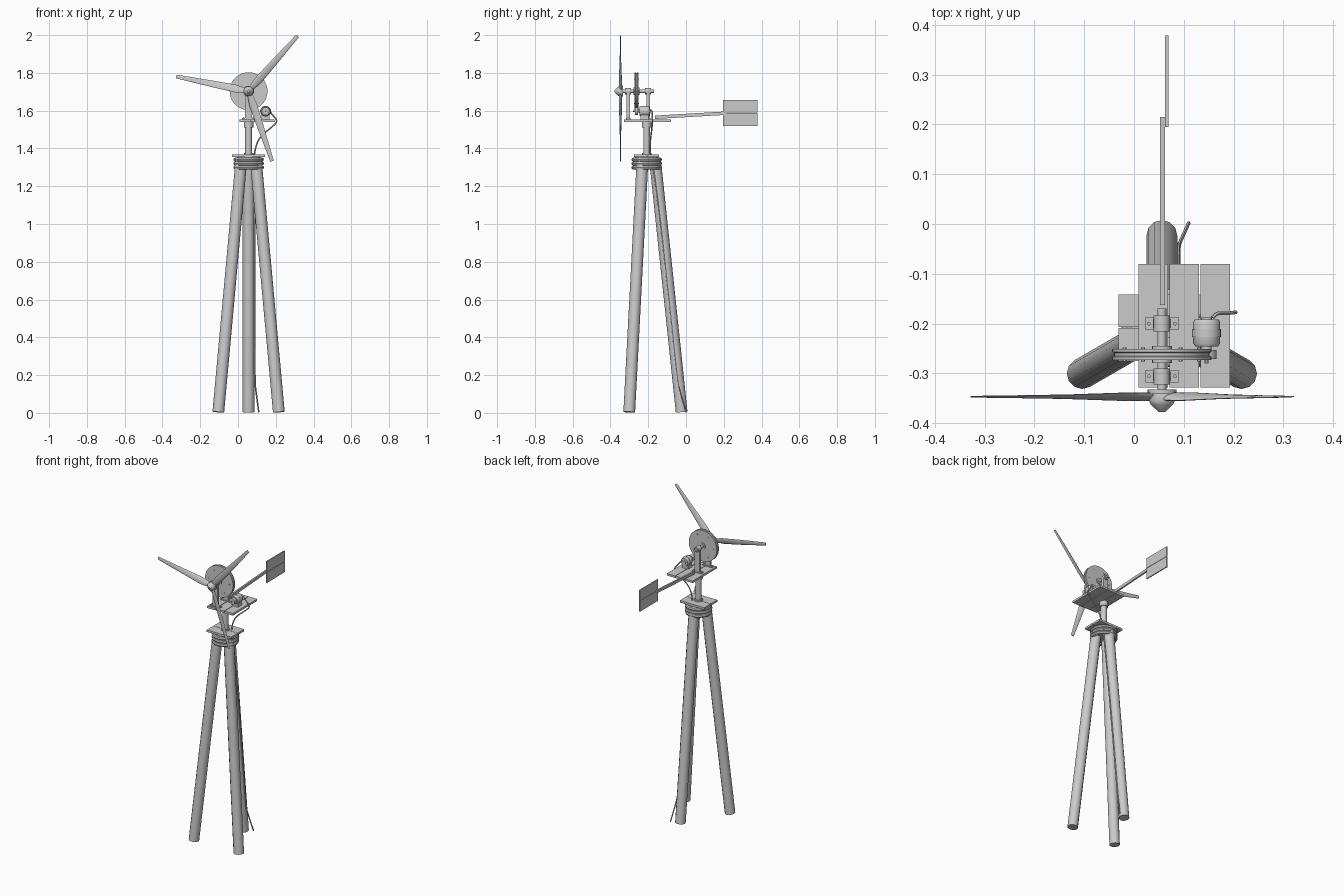
import bpy, bmesh, math
from mathutils import Vector

if "Cube" in bpy.data.objects:
    bpy.data.objects.remove(bpy.data.objects["Cube"])

CX, CY = 0.056, -0.208        # mast axis
SZ = 1.703                    # rotor shaft height

grey = bpy.data.materials.new("plain_grey")
grey.diffuse_color = (0.6, 0.6, 0.6, 1)
grey.use_nodes = True
grey.node_tree.nodes["Principled BSDF"].inputs["Base Color"].default_value = grey.diffuse_color


def finish(name, bm):
    bmesh.ops.recalc_face_normals(bm, faces=bm.faces)
    me = bpy.data.meshes.new(name)
    bm.to_mesh(me)
    bm.free()
    me.materials.append(grey)
    ob = bpy.data.objects.new(name, me)
    bpy.context.collection.objects.link(ob)
    return ob


def box(name, lo, hi):
    """Box between two corners."""
    bm = bmesh.new()
    bmesh.ops.create_cube(bm, size=1)
    lo, hi = Vector(lo), Vector(hi)
    for v in bm.verts:
        v.co = (lo + hi) / 2 + v.co * (hi - lo)
    return finish(name, bm)


def lathe(name, start, axis, profile, sides=16):
    """Solid of revolution: profile holds (distance along axis, radius)."""
    rot = Vector((0, 0, 1)).rotation_difference(Vector(axis).normalized())
    bm = bmesh.new()
    rings = []
    for d, r in profile:
        rings.append([bm.verts.new(Vector(start) + rot @ Vector(
            (r * math.cos(a), r * math.sin(a), d)))
            for a in (math.tau * i / sides for i in range(sides))])
    for a, b in zip(rings, rings[1:]):
        for i in range(sides):
            j = (i + 1) % sides
            bm.faces.new((a[i], a[j], b[j], b[i]))
    bm.faces.new(rings[0])
    bm.faces.new(rings[-1])
    return finish(name, bm)


def rod(name, p, q, r, sides=16):
    d = Vector(q) - Vector(p)
    return lathe(name, p, d, [(0, r), (d.length, r)], sides)


def cable(name, points, r):
    cu = bpy.data.curves.new(name, 'CURVE')
    cu.dimensions = '3D'
    cu.bevel_depth, cu.bevel_resolution, cu.use_fill_caps = r, 1, True
    cu.resolution_u = 4
    sp = cu.splines.new('NURBS')
    sp.points.add(len(points) - 1)
    for pt, co in zip(sp.points, points):
        pt.co = (*co, 1)
    sp.use_endpoint_u, sp.order_u = True, 3
    cu.materials.append(grey)
    ob = bpy.data.objects.new(name, cu)
    bpy.context.collection.objects.link(ob)


# Tripod legs
for name, deg in (("back_leg", 90), ("left_leg", 210), ("right_leg", 330)):
    c, s = math.cos(math.radians(deg)), math.sin(math.radians(deg))
    rod(name, (CX + 0.185 * c, CY + 0.185 * s, 0.004),
        (CX + 0.043 * c, CY + 0.043 * s, 1.35), 0.031, 12)

# Rope wraps binding the legs
for i in range(3):
    ring = [(0.070 + 0.011 * math.cos(a), 0.011 * math.sin(a))
            for a in (math.tau * k / 8 for k in range(9))]
    lathe(f"rope_wrap_{i + 1}", (CX, CY, 1.299 + i * 0.021), (0, 0, 1),
          [(z, r) for r, z in ring], 28)

# Lower plate of two boards, with the disc below it
lathe("plate_disc", (CX, CY, 1.345), (0, 0, 1), [(0, 0.062), (0.012, 0.062)], 24)
box("lower_board_front", (-0.031, -0.275, 1.356), (0.144, -0.209, 1.369))
box("lower_board_back", (-0.031, -0.207, 1.356), (0.144, -0.142, 1.369))

# Mast with collars
lathe("mast", (CX, CY, 1.365), (0, 0, 1),
      [(0, 0.025), (0.012, 0.025), (0.012, 0.018), (0.145, 0.018),
       (0.145, 0.025), (0.178, 0.025)], 20)

# Platform of three planks
for i in range(3):
    x = 0.009 + 0.0625 * i
    box(f"platform_plank_{i + 1}", (x, -0.328, 1.541), (x + 0.059, -0.08, 1.554))

# Shaft bearings: foot, bolts, post and bearing sleeve
for name, y in (("front", -0.306), ("back", -0.2)):
    box(name + "_bearing_foot", (CX - 0.034, y - 0.012, 1.554), (CX + 0.034, y + 0.012, 1.56))
    box(name + "_bearing_post", (CX - 0.018, y - 0.009, 1.56), (CX + 0.018, y + 0.009, SZ - 0.008))
    rod(name + "_bearing_sleeve", (CX, y - 0.016, SZ), (CX, y + 0.016, SZ), 0.0165)
    for side in (-1, 1):
        x = CX + side * 0.026
        rod(name + "_foot_bolt", (x, y, 1.56), (x, y, 1.565), 0.004, 6)
rod("rotor_shaft", (CX, -0.17, SZ), (CX, -0.34, SZ), 0.009)

# Drive wheel with a shallow rim groove, hub and bolts
lathe("drive_wheel", (CX, -0.273, SZ), (0, 1, 0),
      [(0, 0.1), (0.006, 0.1), (0.008, 0.096), (0.014, 0.096), (0.016, 0.1), (0.022, 0.1)], 40)
rod("wheel_hub", (CX, -0.279, SZ), (CX, -0.245, SZ), 0.02)
for i in range(6):
    a = math.tau * i / 6
    x, z = CX + 0.075 * math.cos(a), SZ + 0.075 * math.sin(a)
    rod("wheel_bolt", (x, -0.276, z), (x, -0.248, z), 0.004, 6)

# Rotor hub with blunt nose
lathe("rotor_hub", (CX, -0.333, SZ), (0, -1, 0),
      [(0, 0.029), (0.009, 0.029), (0.009, 0.024), (0.022, 0.026),
       (0.03, 0.022), (0.045, 0.006)], 20)

# Twisted blades: stations of (radius, chord, thickness, pitch degrees)
STATIONS = [(0.012, 0.028, 0.012, 24), (0.035, 0.034, 0.011, 24), (0.075, 0.044, 0.009, 20),
            (0.2, 0.035, 0.006, 11), (0.3, 0.027, 0.005, 7), (0.391, 0.019, 0.003, 4)]
for n in range(3):
    a = math.radians(48.5 + 120 * n)
    er = Vector((math.cos(a), 0, math.sin(a)))
    et = Vector((-math.sin(a), 0, math.cos(a)))
    ax = Vector((0, -1, 0))
    bm = bmesh.new()
    rings = []
    for r, chord, thick, pitch in STATIONS:
        p = math.radians(pitch)
        u, w = et * math.cos(p) + ax * math.sin(p), ax * math.cos(p) - et * math.sin(p)
        o = Vector((CX, -0.347, SZ)) + er * r
        rings.append([bm.verts.new(o + u * chord / 2 * math.cos(t) + w * thick / 2 * math.sin(t))
                      for t in (math.tau * k / 10 for k in range(10))])
    for p, q in zip(rings, rings[1:]):
        for k in range(10):
            bm.faces.new((p[k], p[(k + 1) % 10], q[(k + 1) % 10], q[k]))
    bm.faces.new(rings[0])
    bm.faces.new(rings[-1])
    finish(f"blade_{n + 1}", bm)

# Generator with friction roller and saddle
MX, MZ = 0.146, 1.597
lathe("generator", (MX, -0.188, MZ), (0, -1, 0),
      [(0, 0.011), (0.004, 0.011), (0.004, 0.024), (0.009, 0.027), (0.052, 0.027),
       (0.058, 0.023), (0.058, 0.01), (0.064, 0.01)], 20)
rod("generator_strap", (MX, -0.227, MZ), (MX, -0.211, MZ), 0.029, 20)
box("generator_saddle", (MX - 0.022, -0.24, 1.554), (MX + 0.022, -0.198, 1.578))
rod("generator_shaft", (MX, -0.28, MZ), (MX, -0.25, MZ), 0.004, 10)
rod("friction_roller", (MX, -0.271, MZ), (MX, -0.253, MZ), 0.02)

# Power cable, upper loop then down beside the back leg
cable("power_cable", [
    (0.158, -0.188, 1.603), (0.165, -0.178, 1.6), (0.185, -0.18, 1.575), (0.207, -0.177, 1.55),
    (0.2, -0.178, 1.53), (0.125, -0.185, 1.47), (0.1, -0.19, 1.43), (0.085, -0.19, 1.37),
    (0.086, -0.172, 1.3), (0.089, -0.1, 0.7), (0.089, -0.045, 0.17), (0.094, -0.033, 0.12),
    (0.11, 0.002, 0.004)], 0.004)

# Tail boom, slightly rising, and vane of two boards
boom = box("tail_boom", (0.052, -0.163, 1.556), (0.062, 0.215, 1.574))
for v in boom.data.vertices:
    if v.co.y > 0:
        v.co.z += 0.022
box("vane_board_lower", (0.062, 0.195, 1.518), (0.069, 0.379, 1.587))
box("vane_board_upper", (0.062, 0.195, 1.589), (0.069, 0.379, 1.656))

# Smooth the round parts, keep edges crisp
bpy.ops.object.select_all(action='SELECT')
bpy.context.view_layer.objects.active = boom
bpy.ops.object.convert(target='MESH')
bpy.ops.object.shade_smooth_by_angle(angle=math.radians(35))
